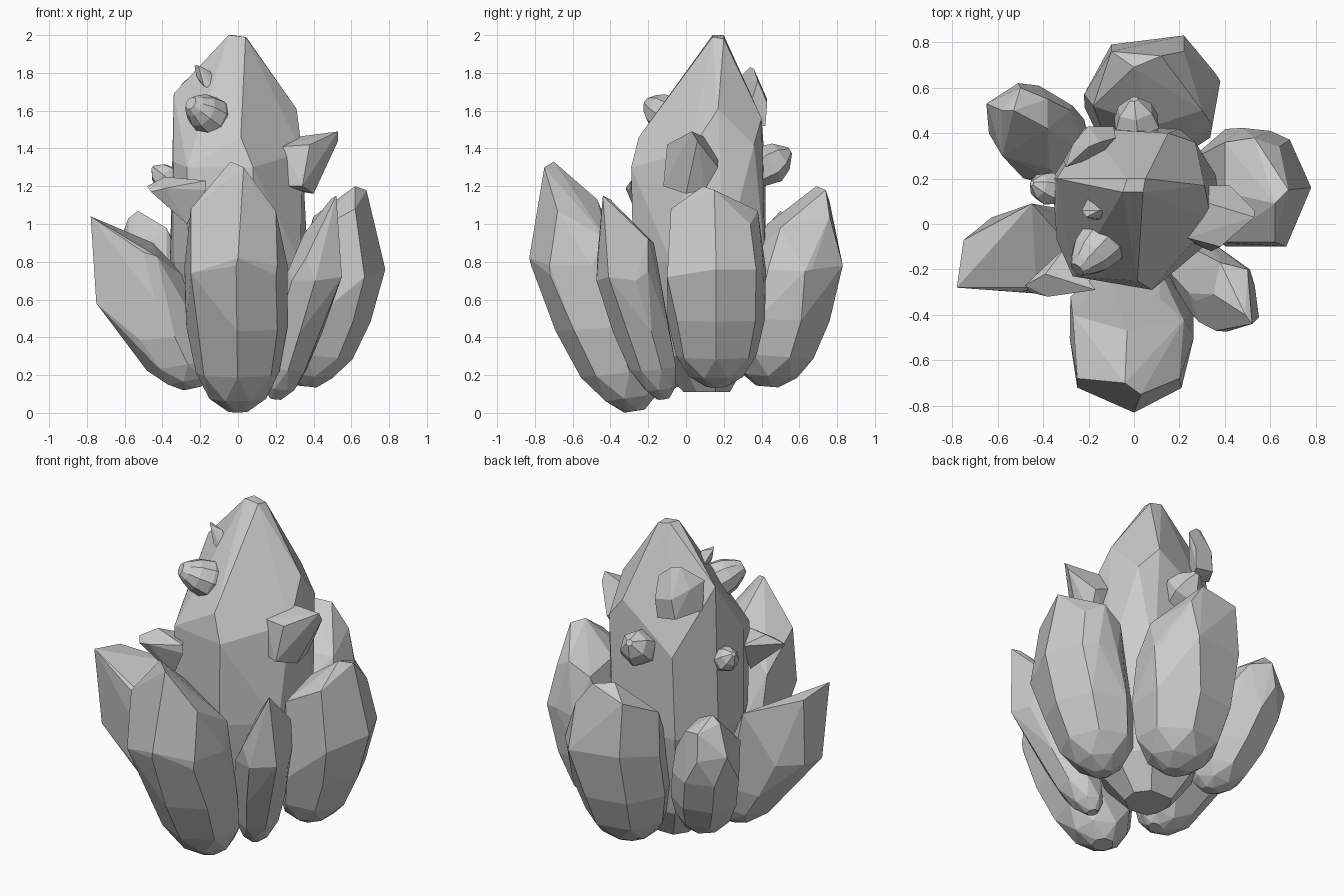
import bpy, bmesh, math
from mathutils import Vector


def hull(name, points):
    """Flat-faced convex stone around a handful of points."""
    bm = bmesh.new()
    for p in points:
        bm.verts.new(p)
    bmesh.ops.convex_hull(bm, input=bm.verts[:])
    loose = [v for v in bm.verts if not v.link_faces]
    bmesh.ops.delete(bm, geom=loose, context='VERTS')
    bmesh.ops.dissolve_limit(bm, angle_limit=math.radians(6), verts=bm.verts[:], edges=bm.edges[:])
    bmesh.ops.recalc_face_normals(bm, faces=bm.faces[:])
    me = bpy.data.meshes.new(name)
    bm.to_mesh(me)
    bm.free()
    ob = bpy.data.objects.new(name, me)
    bpy.context.collection.objects.link(ob)
    return ob


def crystal(name, foot, waist, rx, ry, turn, tops, sides=7):
    """Rounded faceted lower body from foot to waist, closed by cut top points."""
    foot, waist = Vector(foot), Vector(waist)
    axis = waist - foot
    pts = [Vector(p) for p in tops]
    for i, (t, s) in enumerate([(0, .22), (.09, .55), (.26, .81), (.57, .98), (1, 1)]):
        c = foot.lerp(waist, t)
        for k in range(sides):
            a = math.radians(turn) + math.tau * (k + (.5 if i == 1 else 0)) / sides
            x, y = rx * s * math.cos(a), ry * s * math.sin(a)
            # lower rings lean with the axis
            z = -(axis.x * x + axis.y * y) / axis.z * .4 * (1 - t)
            pts.append(c + Vector((x, y, z)))
    return hull(name, pts)


def gem(name, root, tip, r, turn=0, sides=6, rings=((0, .7), (.45, 1), (.75, .75), (1, .18))):
    """Small crystal growing along root -> tip."""
    root, tip = Vector(root), Vector(tip)
    q = (tip - root).to_track_quat('Z', 'Y')
    pts = []
    for t, s in rings:
        for k in range(sides):
            a = math.radians(turn) + math.tau * k / sides
            pts.append(root.lerp(tip, t) + q @ Vector((r * s * math.cos(a), r * s * math.sin(a), 0)))
    return hull(name, pts)


# Tall central crystal
waist_xy = [(-.36, .2), (-.22, .42), (.2, .42), (.37, .2), (.33, -.08), (.07, -.28), (-.26, -.23), (-.34, -.07)]
centre = [(-.05, .14, 2), (.04, .14, 1.99), (.05, .2, 1.98), (-.03, .2, 2),
          (.015, -.25, 1.46), (-.34, .2, 1.69), (-.27, -.23, 1.3), (-.34, -.07, 1.33), (.08, -.29, 1.3),
          (.31, .17, 1.61), (.34, .02, 1.38), (.27, .36, 1.42), (.15, .4, 1.56),
          (-.2, .42, 1.3), (-.02, .42, 1.4), (-.36, .2, 1.35)]
centre += [(x, y, .8) for x, y in waist_xy]
centre += [(x * .75, .1 + (y - .1) * .75, .3) for x, y in waist_xy]
centre += [(x * .35, .12 + (y - .1) * .35, .11) for x, y in waist_xy]
hull("central_crystal", centre)

# Ring of leaning crystals
crystal("front_crystal", (0, -.27, .01), (-.01, -.56, .78), .28, .26, -90,
        [(-.04, -.70, 1.33), (.03, -.75, 1.30), (-.25, -.68, 1.08), (.2, -.68, 1.07),
         (-.25, -.72, .74), (0, -.83, .82), (.2, -.72, .73), (-.03, -.47, 1.13),
         (-.27, -.40, .9), (.22, -.42, .92), (-.28, -.32, .6)])
crystal("front_right_crystal", (.2, -.12, .075), (.39, -.32, .7), .15, .155, 20,
        [(.52, -.44, 1.15), (.49, -.4, 1.13), (.35, -.31, .95), (.5, -.2, .92), (.38, -.17, .9),
         (.36, -.47, .82), (.55, -.41, .72), (.27, -.34, .75), (.51, -.2, .75)])
crystal("right_crystal", (.36, .16, .14), (.53, .16, .76), .25, .27, 0,
        [(.62, .09, 1.2), (.68, .15, 1.18), (.62, -.08, 1.08), (.53, .38, 1.07),
         (.4, .36, 1.0), (.4, .14, 1.04), (.38, -.08, .95), (.64, .34, 1.0), (.6, .41, .78),
         (.67, -.1, .72)])
crystal("back_crystal", (.07, .43, .14), (.08, .56, .76), .3, .27, 75,
        [(0, .69, 1.2), (.12, .74, 1.18), (-.1, .76, 1.12), (.22, .76, 1.04),
         (-.18, .52, 1.0), (.3, .5, .98), (.08, .43, 1.0), (-.1, .79, .8), (.22, .83, .78),
         (.38, .63, .75)])
crystal("back_left_crystal", (-.31, .28, .23), (-.44, .42, .66), .2, .19, 135,
        [(-.53, .5, 1.07), (-.58, .5, 1.03), (-.38, .42, .98), (-.38, .55, .95), (-.5, .6, .98),
         (-.65, .53, .85), (-.51, .62, .82), (-.58, .3, .85), (-.28, .5, .8)], 7)
crystal("left_crystal", (-.24, -.1, .13), (-.49, -.12, .6), .22, .19, 180,
        [(-.78, -.28, 1.04), (-.75, -.07, 1.0), (-.75, -.25, .58), (-.75, -.08, .6),
         (-.45, .09, .9), (-.5, -.3, .85), (-.43, -.28, .83), (-.28, -.1, .72)])

# Small crystals growing on the central one
hull("right_bud", [(.53, .03, 1.49), (.53, .06, 1.44), (.38, -.1, 1.42), (.23, -.06, 1.41),
                   (.34, -.12, 1.2), (.25, -.08, 1.2), (.4, 0, 1.16), (.4, .1, 1.18),
                   (.42, .17, 1.3), (.3, .17, 1.35), (.3, .1, 1.46), (.28, .1, 1.18)])
hull("left_front_bud", [(-.48, -.27, 1.2), (-.46, -.3, 1.17), (-.39, -.22, 1.25), (-.17, -.29, 1.23),
                        (-.17, -.29, 1.18), (-.38, -.32, 1.19), (-.27, -.24, 1.0), (-.3, -.1, 1.2)])
gem("front_bud", (-.09, -.03, 1.53), (-.25, -.2, 1.64), .11, 10, 9,
    ((-.1, .6), (.1, .88), (.35, 1), (.65, .86), (.88, .55), (1, .32)))
hull("upper_front_bud", [(-.23, .06, 1.84), (-.21, .03, 1.84), (-.22, .06, 1.78), (-.18, .02, 1.73),
                         (-.12, .02, 1.7), (-.11, .08, 1.71), (-.11, .05, 1.75), (-.15, .06, 1.81),
                         (-.2, .12, 1.75)])
gem("back_bud", (.02, .36, 1.26), (0, .55, 1.39), .11, 30)
hull("upper_back_left_bud", [(-.2, .34, 1.83), (-.15, .36, 1.82), (-.3, .25, 1.74), (-.08, .38, 1.76),
                             (-.27, .35, 1.71), (-.2, .43, 1.66), (-.09, .43, 1.64), (-.31, .28, 1.57),
                             (-.22, .42, 1.54), (-.1, .42, 1.52), (-.15, .3, 1.5)])
gem("left_bud", (-.33, .14, 1.2), (-.45, .18, 1.3), .075, 15, 7)
